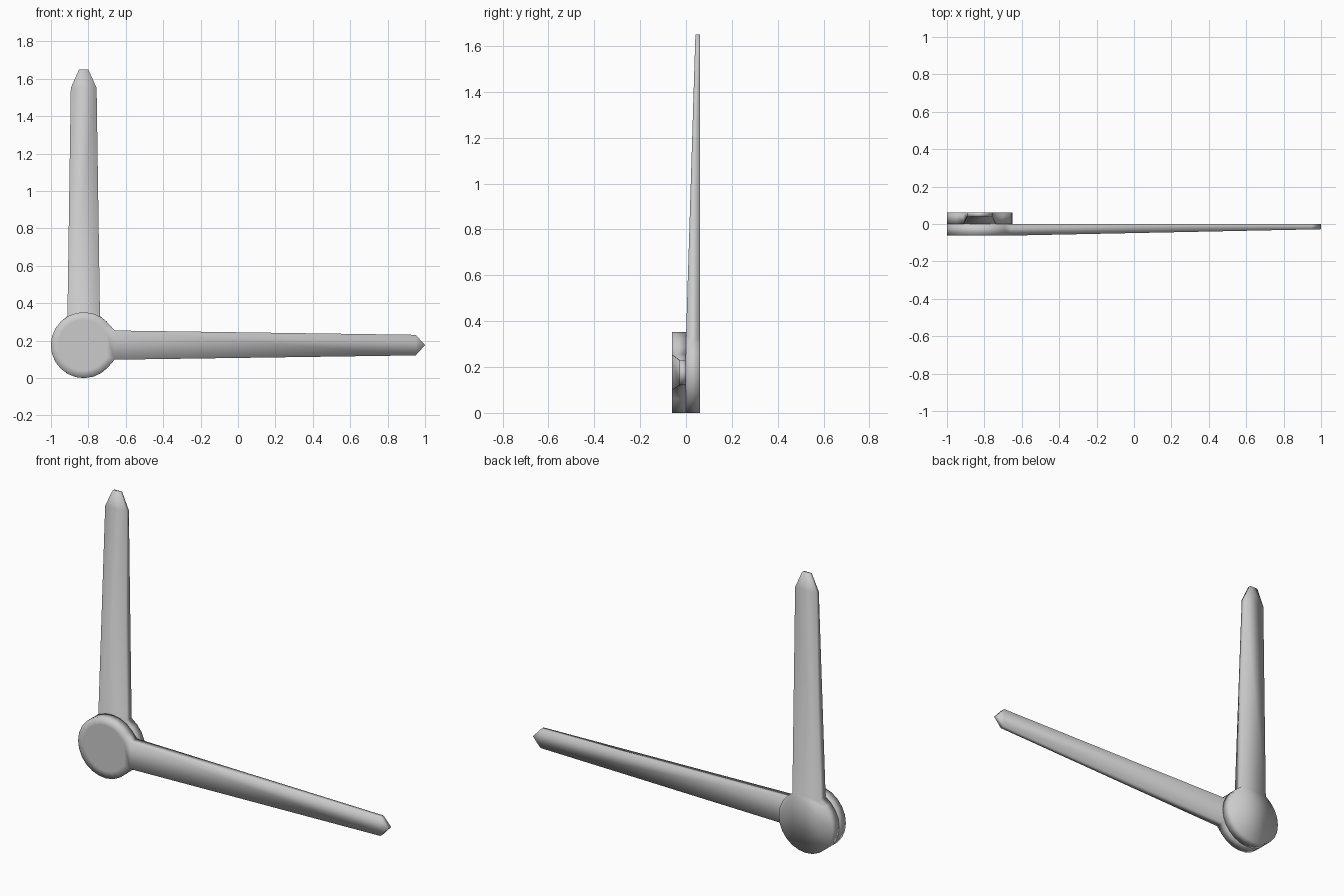
import bpy, bmesh, math
from mathutils import Vector

if "Cube" in bpy.data.objects:
    bpy.data.objects.remove(bpy.data.objects["Cube"])

grey = bpy.data.materials.new("light_grey")
grey.use_nodes = True
colour = (0.6, 0.6, 0.6, 1)
grey.diffuse_color = colour
grey.node_tree.nodes["Principled BSDF"].inputs["Base Color"].default_value = colour

HUB = Vector((-0.825, 0, 0.176))
RADIUS = 0.176
DEPTH = 0.062


def make_hand(name, aim, back_y, neck, shoulder, tip, tip_depth, segments=20):
    """Round hub with a tapered arm; neck, shoulder and tip are (distance, half width)."""
    along = Vector((math.cos(aim), 0, math.sin(aim)))
    across = Vector((-math.sin(aim), 0, math.cos(aim)))
    bm = bmesh.new()

    def pair(u, v):
        # Front and back corner; the front slopes back towards the tip
        t = max(0, (u - neck[0]) / (tip[0] - neck[0]))
        depth = DEPTH + (tip_depth - DEPTH) * t
        p = HUB + along * u + across * v
        return [bm.verts.new((p.x, back_y - d, p.z)) for d in (depth, 0)]

    # Matching corners on both edges of the arm
    necks, shoulders = [[pair(u, s * w) for s in (1, -1)] for u, w in (neck, shoulder)]
    tips = [pair(tip[0], s * tip[1]) for s in (1, -1)] if tip[1] else [pair(tip[0], 0)]

    # Hub rim between the two neck corners
    start = math.atan2(neck[1], neck[0])
    step = (2 * math.pi - 2 * start) / segments
    rim = [pair(RADIUS * math.cos(start + i * step), RADIUS * math.sin(start + i * step))
           for i in range(1, segments)]

    # Caps for the hub, arm and tip, then the side walls
    hub = [necks[0]] + rim + [necks[1]]
    arm = [necks[0], necks[1], shoulders[1], shoulders[0]]
    point = [shoulders[0], shoulders[1]] + tips[::-1]
    hub_caps = []
    for side in (0, 1):
        hub_caps.append(bm.faces.new([c[side] for c in hub]))
        for loop in (arm, point):
            bm.faces.new([c[side] for c in loop])
    outline = hub + [shoulders[1]] + tips[::-1] + [shoulders[0]]
    for a, b in zip(outline, outline[1:] + outline[:1]):
        bm.faces.new((a[0], b[0], b[1], a[1]))
    bmesh.ops.recalc_face_normals(bm, faces=bm.faces)

    # Flat centre on the front of the hub
    bmesh.ops.inset_region(bm, faces=hub_caps[:1], thickness=0.04, use_even_offset=True)
    for face in bm.faces:
        face.smooth = True

    mesh = bpy.data.meshes.new(name)
    bm.to_mesh(mesh)
    bm.free()
    mesh.materials.append(grey)
    obj = bpy.data.objects.new(name, mesh)
    bpy.context.collection.objects.link(obj)
    return obj


# Long slim hand in front, short wide hand behind
make_hand("minute_hand", 0, 0, (0.165, 0.078), (1.775, 0.055), (1.825, 0), 0.028)
make_hand("hour_hand", math.pi / 2, DEPTH, (0.155, 0.087), (1.375, 0.069), (1.474, 0.025), 0.021)
